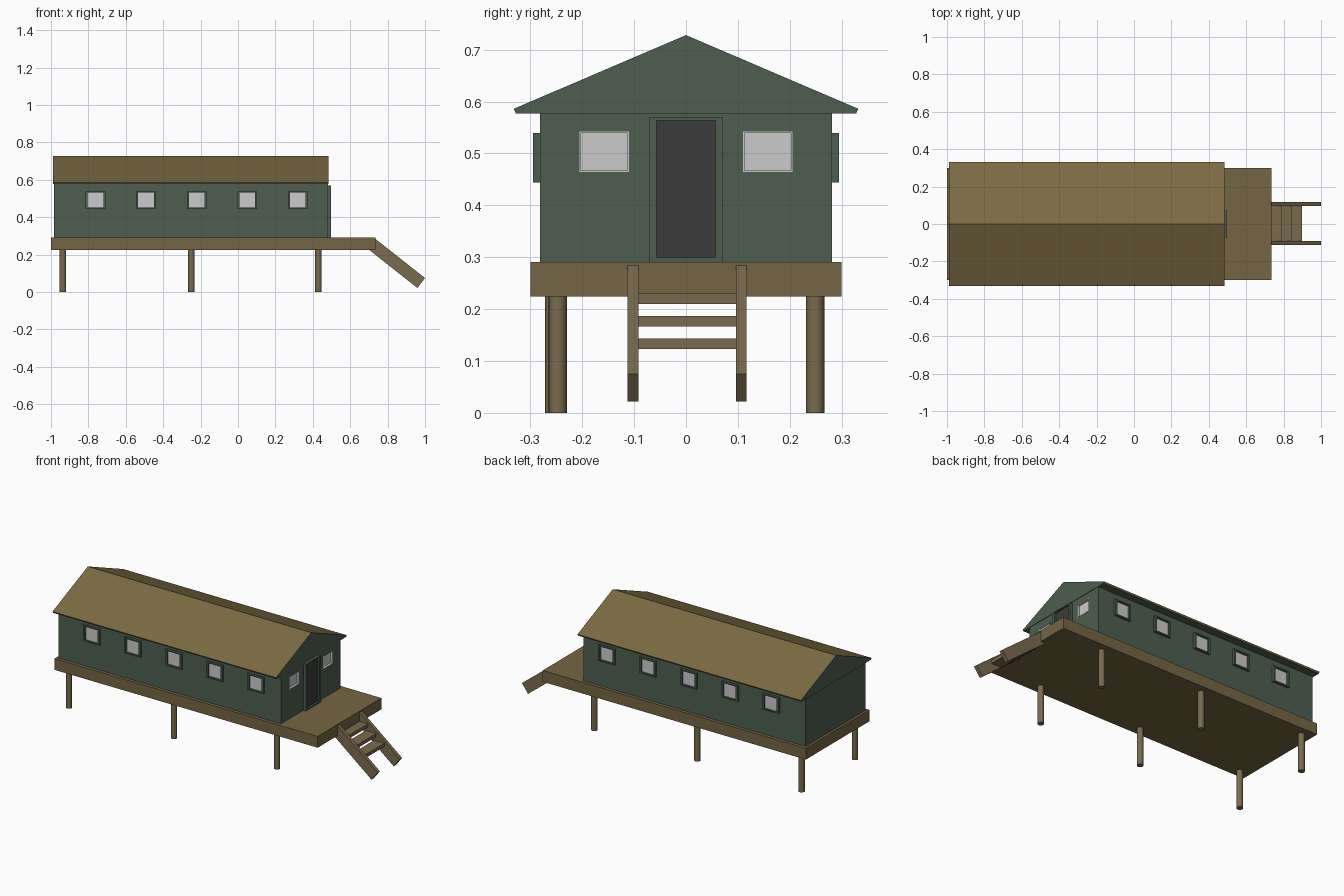
import bpy, bmesh, math

if "Cube" in bpy.data.objects:
    bpy.data.objects.remove(bpy.data.objects["Cube"])


def material(name, rgb):
    m = bpy.data.materials.new(name)
    m.diffuse_color = (*rgb, 1)
    m.use_nodes = True
    m.node_tree.nodes["Principled BSDF"].inputs["Base Color"].default_value = m.diffuse_color
    return m


GREEN = material("green_paint", (0.075, 0.113, 0.08))
BROWN = material("roof_brown", (0.20, 0.145, 0.055))
WOOD = material("deck_wood", (0.18, 0.13, 0.055))
STEP = material("step_wood", (0.195, 0.145, 0.075))
DARK = material("door_dark", (0.045, 0.045, 0.045))


def finish(bm, name, mats):
    bmesh.ops.recalc_face_normals(bm, faces=bm.faces)
    me = bpy.data.meshes.new(name)
    bm.to_mesh(me)
    bm.free()
    ob = bpy.data.objects.new(name, me)
    bpy.context.collection.objects.link(ob)
    for m in mats:
        if m:
            me.materials.append(m)
    return ob


def add_box(bm, lo, hi):
    vs = bmesh.ops.create_cube(bm, size=1)["verts"]
    for v in vs:
        v.co = [(a + b) / 2 + c * (b - a) for a, b, c in zip(lo, hi, v.co)]


def boxes(name, mat, *pairs):
    bm = bmesh.new()
    for lo, hi in pairs:
        add_box(bm, lo, hi)
    return finish(bm, name, [mat])


def prism(points, offset):
    bm = bmesh.new()
    face = bm.faces.new([bm.verts.new(p) for p in points])
    ext = bmesh.ops.extrude_face_region(bm, geom=[face], use_keep_orig=True)
    moved = [g for g in ext["geom"] if isinstance(g, bmesh.types.BMVert)]
    bmesh.ops.translate(bm, verts=moved, vec=offset)
    bmesh.ops.recalc_face_normals(bm, faces=bm.faces)
    return bm


# Deck and house walls
boxes("deck", WOOD, ((-1, -0.30, 0.224), (0.735, 0.30, 0.291)))
walls = boxes("walls", GREEN, ((-0.985, -0.281, 0.291), (0.48, 0.281, 0.58)))

# Gable roof: brown slopes and fascia, green ends and underside
profile = [(-0.328, 0.577), (0.328, 0.577), (0.332, 0.586), (0, 0.728), (-0.332, 0.586)]
bm = prism([(-0.99, y, z) for y, z in profile], (1.473, 0, 0))
for f in bm.faces:
    f.normal_update()
    f.material_index = 1 if abs(f.normal.x) < 0.5 and f.normal.z > -0.9 else 0
finish(bm, "roof", [GREEN, BROWN])

# Side windows: projecting green frames around grey panes
for side, s in (("front", -1), ("back", 1)):
    for i in range(5):
        x = -0.762 + 0.2705 * i
        x0, x1, z0, z1 = x - 0.053, x + 0.053, 0.444, 0.539
        ya, yb = sorted((s * 0.275, s * 0.295))
        b, t = 0.011, 0.007
        boxes(f"{side}_window_frame_{i + 1}", GREEN,
              ((x0, ya, z0), (x0 + b, yb, z1)),
              ((x1 - b, ya, z0), (x1, yb, z1)),
              ((x0 + b, ya, z0), (x1 - b, yb, z0 + t)),
              ((x0 + b, ya, z1 - t), (x1 - b, yb, z1)))
        pa, pb = sorted((s * 0.275, s * 0.284))
        boxes(f"{side}_window_pane_{i + 1}", None,
              ((x0 + b, pa, z0 + t), (x1 - b, pb, z1 - t)))

# End windows: shallow grey trays set into the gable wall
cut = []
for side, s in (("left", -1), ("right", 1)):
    y0, y1 = sorted((s * 0.11, s * 0.205))
    z0, z1, r = 0.464, 0.542, 0.003
    cut.append(((0.46, y0, z0), (0.50, y1, z1)))
    boxes(f"{side}_end_window", None,
          ((0.46, y0, z0), (0.468, y1, z1)),
          ((0.468, y0, z0), (0.481, y0 + r, z1)),
          ((0.468, y1 - r, z0), (0.481, y1, z1)),
          ((0.468, y0 + r, z0), (0.481, y1 - r, z0 + r)),
          ((0.468, y0 + r, z1 - r), (0.481, y1 - r, z1)))
cutter = boxes("window_cutter", None, *cut)
cutter.hide_render = True
cutter.display_type = 'WIRE'
mod = walls.modifiers.new("window_holes", 'BOOLEAN')
mod.operation = 'DIFFERENCE'
mod.object = cutter

# Door and its frame
boxes("door_frame", GREEN,
      ((0.475, -0.071, 0.291), (0.497, -0.057, 0.569)),
      ((0.475, 0.057, 0.291), (0.497, 0.071, 0.569)),
      ((0.475, -0.057, 0.563), (0.497, 0.057, 0.569)),
      ((0.475, -0.057, 0.291), (0.497, 0.057, 0.299)))
boxes("door", DARK, ((0.475, -0.057, 0.299), (0.486, 0.057, 0.563)))

# Round stilts
for i, x in enumerate((-0.936, -0.249, 0.43)):
    for side, y in (("front", -0.254 if i == 0 else -0.247), ("back", 0.249)):
        bpy.ops.mesh.primitive_cylinder_add(vertices=24, radius=0.0175, depth=0.23,
                                            location=(x, y, 0.115))
        post = bpy.context.object
        post.name = f"{side}_post_{i + 1}"
        post.data.materials.append(STEP)
        bpy.ops.object.shade_smooth_by_angle(angle=math.radians(40))

# Stair stringers and treads
outline = [(0.735, 0.284), (1.0, 0.075), (0.959, 0.022), (0.702, 0.225), (0.735, 0.225)]
for side, y in (("left", -0.113), ("right", 0.096)):
    finish(prism([(x, y, z) for x, z in outline], (0, 0.021, 0)),
           f"{side}_stringer", [STEP])
for i in range(3):
    x, z = 0.79 + 0.054 * i, 0.21 - 0.0435 * i
    boxes(f"tread_{i + 1}", STEP, ((x - 0.068, -0.095, z), (x, 0.099, z + 0.02)))
